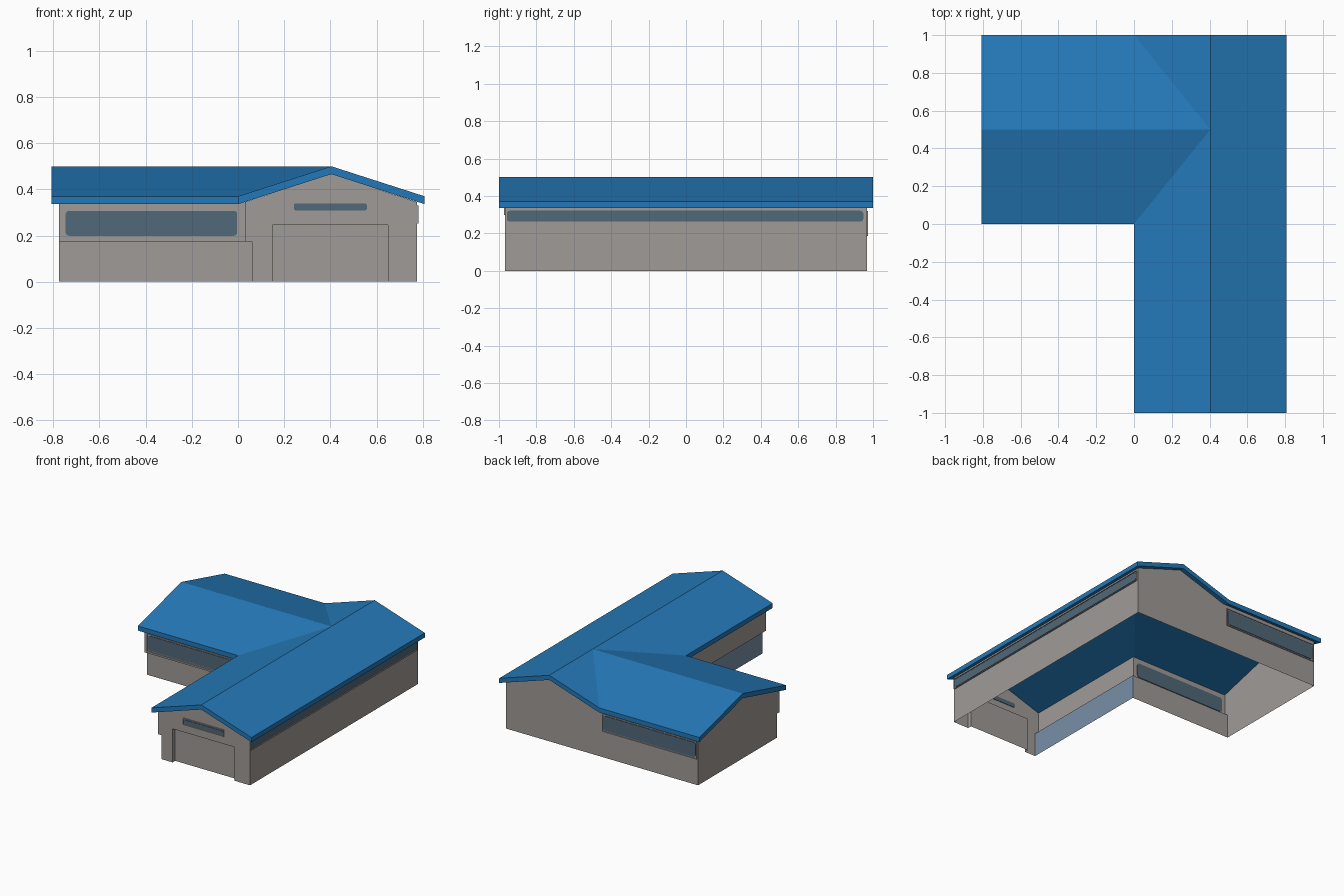
import bpy, bmesh, math
from mathutils import Matrix, Vector

if "Cube" in bpy.data.objects:
    bpy.data.objects.remove(bpy.data.objects["Cube"])


def mat(name, rgb):
    m = bpy.data.materials.new(name)
    lin = [((c / 255 + 0.055) / 1.055) ** 2.4 for c in rgb]
    m.diffuse_color = (*lin, 1)
    m.use_nodes = True
    m.node_tree.nodes["Principled BSDF"].inputs["Base Color"].default_value = m.diffuse_color
    return m


WALL = mat("warm_grey_wall", (160, 155, 151))
ROOF = mat("blue_roof", (36, 121, 184))
GLASS = mat("dark_glass", (80, 104, 120))
PALE = mat("pale_blue_panel", (120, 144, 168))


def finish(name, bm, material):
    me = bpy.data.meshes.new(name)
    bm.to_mesh(me)
    bm.free()
    me.materials.append(material)
    ob = bpy.data.objects.new(name, me)
    bpy.context.collection.objects.link(ob)
    return ob


def panel(name, pts, material, outward):
    """One flat wall sheet facing the outward direction."""
    bm = bmesh.new()
    f = bm.faces.new([bm.verts.new(p) for p in pts])
    f.normal_update()
    if f.normal.dot(Vector(outward)) < 0:
        f.normal_flip()
    return finish(name, bm, material)


def box(bm, x0, x1, y0, y1, z0, z1):
    m = Matrix.Translation(((x0 + x1) / 2, (y0 + y1) / 2, (z0 + z1) / 2)) @ \
        Matrix.Diagonal((x1 - x0, y1 - y0, z1 - z0, 1))
    bmesh.ops.create_cube(bm, size=1, matrix=m)


def window(name, centre, w, h, turn, margin=0.012, r=0.015):
    """Rounded glass plate with a thin surround; faces -y before turning."""
    place = Matrix.Translation(centre) @ Matrix.Rotation(turn, 4, 'Z')
    bm = bmesh.new()
    gx, gz = w / 2 - margin * 0.7, h / 2 - margin
    pts = []
    for i, (sx, sz) in enumerate([(1, 1), (-1, 1), (-1, -1), (1, -1)]):
        for k in range(5):
            a = math.radians(90 * i + 22.5 * k)
            pts.append((sx * (gx - r) + r * math.cos(a), -0.004,
                        sz * (gz - r) + r * math.sin(a)))
    f = bm.faces.new([bm.verts.new(p) for p in pts])
    ext = bmesh.ops.extrude_face_region(bm, geom=[f], use_keep_orig=True)
    bmesh.ops.translate(bm, vec=(0, 0.008, 0),
                        verts=[v for v in ext["geom"] if isinstance(v, bmesh.types.BMVert)])
    bmesh.ops.recalc_face_normals(bm, faces=bm.faces)
    finish(name + "_glass", bm, GLASS).matrix_world = place
    bm = bmesh.new()
    t = 0.004
    for s in (-1, 1):
        box(bm, -w / 2, w / 2, -0.006, 0, s * (h / 2 - t / 2) - t / 2, s * (h / 2 - t / 2) + t / 2)
        box(bm, s * (w / 2 - t / 2) - t / 2, s * (w / 2 - t / 2) + t / 2, -0.006, 0,
            -h / 2 + t, h / 2 - t)
    finish(name + "_frame", bm, WALL).matrix_world = place


# Roof: two crossing gables, thickened straight down
E, R, X, C = 0.37, 0.5, 0.808, 0.404
P = dict(a=(0, -1, E), b=(X, -1, E), c=(X, 1, E), d=(C, 1, R), e=(C, -1, R),
         f=(0, 0, E), g=(C, 0.5, R), h=(0, 1, E),
         i=(-X, 0, E), j=(-X, 0.5, R), k=(-X, 1, E))
bm = bmesh.new()
V = {n: bm.verts.new(p) for n, p in P.items()}
faces = [bm.faces.new([V[n] for n in s]) for s in ("bcdge", "aegf", "ifgj", "jghk", "gdh")]
ext = bmesh.ops.extrude_face_region(bm, geom=faces, use_keep_orig=True)
bmesh.ops.translate(bm, vec=(0, 0, -0.034),
                    verts=[v for v in ext["geom"] if isinstance(v, bmesh.types.BMVert)])
bmesh.ops.recalc_face_normals(bm, faces=bm.faces)
finish("roof", bm, ROOF)

# Wall lines: outer walls, courtyard upper wall and recessed lower wall
W, Y, U, L = 0.775, 0.968, 0.03, 0.06
T, K, S = 0.345, 0.467, 0.175          # wall top, gable peak, step height
D0, D1, DH = 0.15, 0.65, 0.245         # garage door opening

# Gable and outer walls
front = [(L, 0), (D0, 0), (D0, DH), (D1, DH), (D1, 0), (W, 0), (W, T), (C, K), (U, T), (U, S), (L, S)]
panel("front_gable_wall", [(x, -Y, z) for x, z in front], WALL, (0, -1, 0))
left = [(L, 0), (Y, 0), (Y, T), (0.5, K), (U, T), (U, S), (L, S)]
panel("left_gable_wall", [(-W, y, z) for y, z in left], WALL, (-1, 0, 0))
back = [(-W, 0), (W, 0), (W, T), (C, K), (U, T), (-W, T)]
panel("back_wall", [(x, Y, z) for x, z in back], WALL, (0, 1, 0))
panel("right_wall", [(W, -Y, 0), (W, Y, 0), (W, Y, T), (W, -Y, T)], WALL, (1, 0, 0))

# Courtyard walls
panel("court_upper_side", [(U, -Y, S), (U, U, S), (U, U, T), (U, -Y, T)], WALL, (-1, 0, 0))
panel("court_upper_front", [(-W, U, S), (U, U, S), (U, U, T), (-W, U, T)], WALL, (0, -1, 0))
panel("court_lower_side", [(L, -Y, 0), (L, L, 0), (L, L, S), (L, -Y, S)], PALE, (-1, 0, 0))
panel("court_lower_front", [(-W, L, 0), (L, L, 0), (L, L, S), (-W, L, S)], WALL, (0, -1, 0))
panel("court_step_soffit", [(U, -Y, S), (L, -Y, S), (L, L, S), (-W, L, S), (-W, U, S), (U, U, S)],
      WALL, (0, 0, -1))

# Recessed garage door
q = -Y + 0.03
panel("garage_door", [(D0, q, 0), (D1, q, 0), (D1, q, DH), (D0, q, DH)], WALL, (0, -1, 0))
for n, x, o in (("left", D0, 1), ("right", D1, -1)):
    panel("door_jamb_" + n, [(x, -Y, 0), (x, q, 0), (x, q, DH), (x, -Y, DH)], WALL, (o, 0, 0))
panel("door_head", [(D0, -Y, DH), (D1, -Y, DH), (D1, q, DH), (D0, q, DH)], WALL, (0, 0, -1))

# Windows
window("court_window", (-0.375, U, 0.253), 0.76, 0.132, 0)
window("back_window", (-0.385, Y, 0.253), 0.76, 0.132, math.pi)
window("gable_window", (0.4, -Y, 0.324), 0.33, 0.05, 0, 0.01, 0.008)
window("right_window", (W, -0.005, 0.292), 1.92, 0.078, math.pi / 2, 0.01, 0.015)
